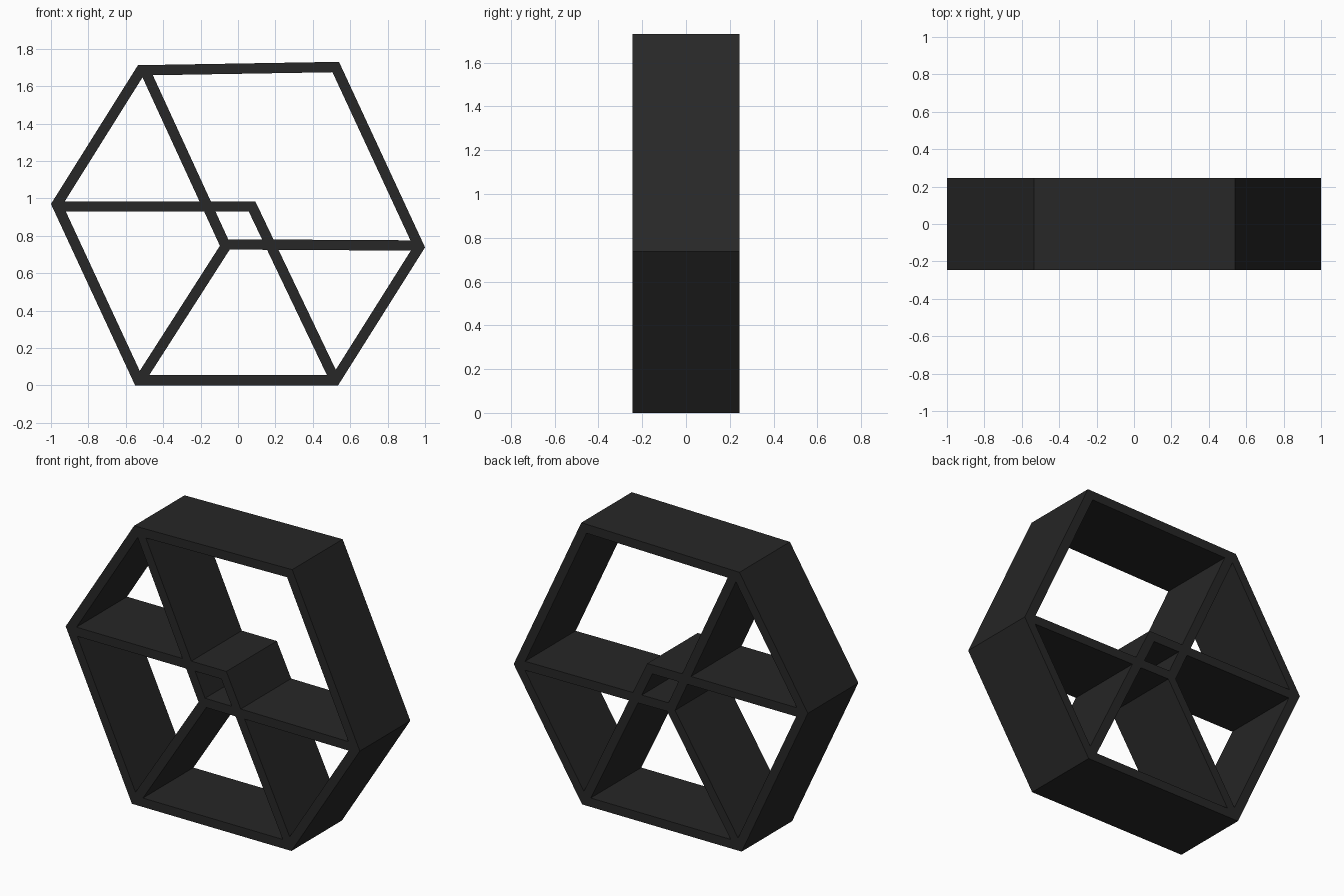
import bpy, bmesh
from mathutils import Vector

if "Cube" in bpy.data.objects:
    bpy.data.objects.remove(bpy.data.objects["Cube"])

HALF_DEPTH = 0.245
T = 0.055

mat = bpy.data.materials.new("dark_grey")
mat.diffuse_color = (0.02, 0.02, 0.02, 1)
mat.use_nodes = True
mat.node_tree.nodes["Principled BSDF"].inputs["Base Color"].default_value = mat.diffuse_color


def offset(path, d, closed):
    """Mitred sideways offset of an x-z polyline (positive = left of travel)."""
    pts, n, out = [Vector(p) for p in path], len(path), []
    for i, p in enumerate(pts):
        dirs = []
        if closed or i > 0:
            dirs.append((p - pts[i - 1]).normalized())
        if closed or i < n - 1:
            dirs.append((pts[(i + 1) % n] - p).normalized())
        normals = [Vector((-v.y, v.x)) for v in dirs]
        m = sum(normals, Vector((0, 0))).normalized()
        out.append(p + m * (d / m.dot(normals[0])))
    return out


def plank(name, path, left, right, closed=False):
    """Flat strip following a path, running the full depth of the model."""
    bm = bmesh.new()
    rows = []
    for a, b in zip(offset(path, left, closed), offset(path, right, closed)):
        rows.append([bm.verts.new((q.x, y, q.y)) for q, y in
                     ((a, -HALF_DEPTH), (a, HALF_DEPTH), (b, HALF_DEPTH), (b, -HALF_DEPTH))])
    n = len(rows)
    for i in range(n if closed else n - 1):
        r, s = rows[i], rows[(i + 1) % n]
        for k in range(4):
            bm.faces.new((r[k], r[(k + 1) % 4], s[(k + 1) % 4], s[k]))
    if not closed:
        bm.faces.new(rows[0])
        bm.faces.new(rows[-1])
    bmesh.ops.recalc_face_normals(bm, faces=bm.faces)
    me = bpy.data.meshes.new(name)
    bm.to_mesh(me)
    bm.free()
    me.materials.append(mat)
    ob = bpy.data.objects.new(name, me)
    bpy.context.collection.objects.link(ob)


# Outer six-sided frame, thickened inward (counter-clockwise path)
plank("outer_frame", [(-0.55, 0), (0.535, 0), (1.0, 0.738), (0.54, 1.73),
                      (-0.535, 1.712), (-1.0, 0.97)], T, 0, closed=True)

# Inner bent dividers crossing near the middle
h = T / 2
plank("upper_bent_divider", [(-0.5, 1.69), (-0.07, 0.754), (0.965, 0.748)], h, -h)
plank("lower_bent_divider", [(-0.96, 0.957), (0.075, 0.957), (0.518, 0.03)], h, -h)

# Diagonal brace from the lower left corner
plank("diagonal_brace", [(-0.52, 0.035), (-0.065, 0.745)], h, -h)
